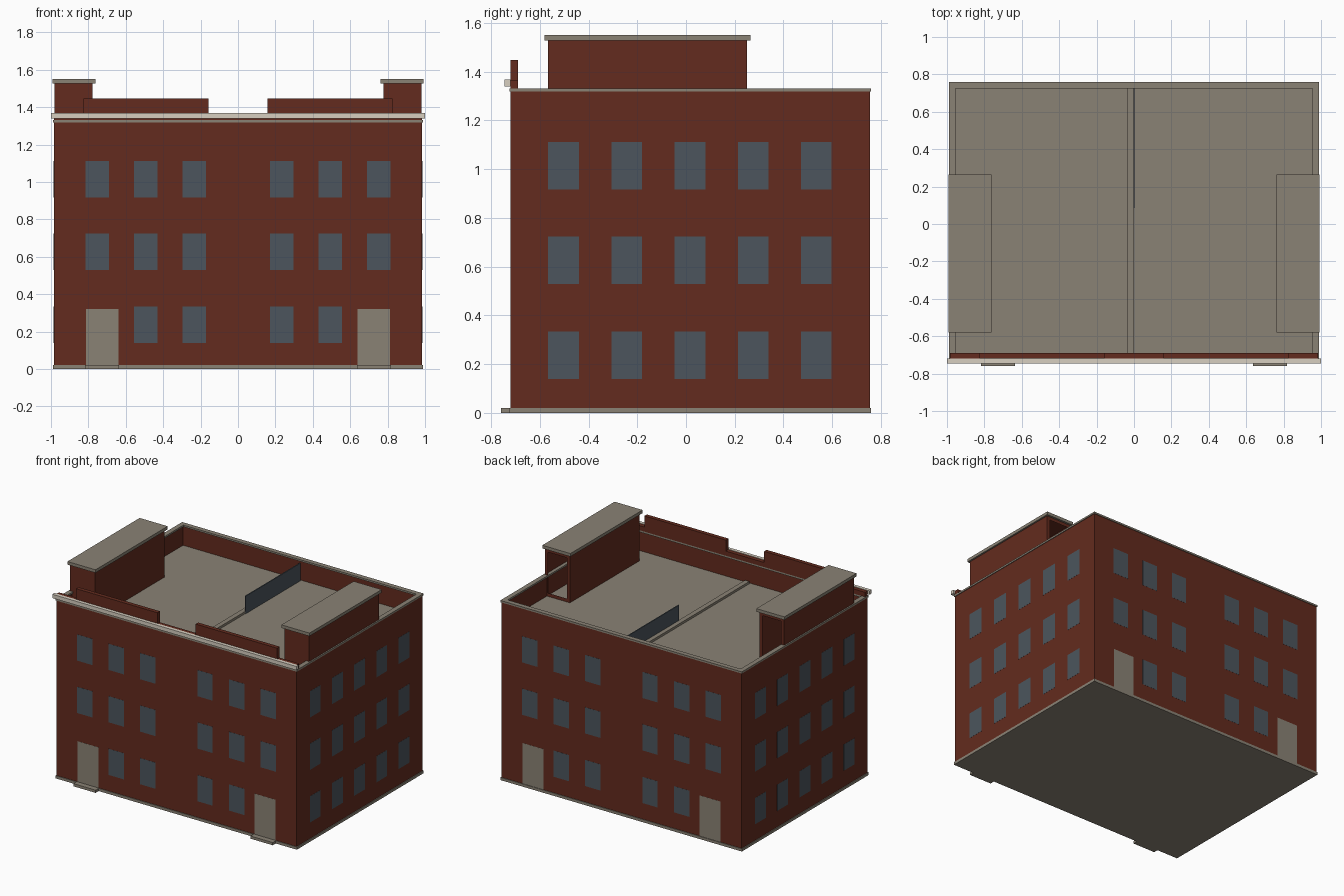
import bpy
import bmesh
from mathutils import Vector

old = bpy.data.objects.get("Cube")
if old:
    bpy.data.objects.remove(old, do_unlink=True)


def material(name, rgb):
    m = bpy.data.materials.new(name)
    m.use_nodes = True
    colour = (*rgb, 1)
    m.diffuse_color = colour
    bsdf = m.node_tree.nodes["Principled BSDF"]
    bsdf.inputs["Base Color"].default_value = colour
    bsdf.inputs["Roughness"].default_value = 0.9
    return m


BRICK = material("red brick", (0.125, 0.024, 0.013))
STONE = material("grey stone", (0.255, 0.225, 0.178))
GLASS = material("slate glass", (0.072, 0.091, 0.11))
CREAM = material("cream trim", (0.68, 0.62, 0.53))


def facing(bm, direction):
    return max(bm.faces, key=lambda f: f.normal.dot(Vector(direction)))


def sink_roof(bm):
    """Inset the top and drop it to the roof deck."""
    top = facing(bm, (0, 0, 1))
    bmesh.ops.inset_region(bm, faces=[top], thickness=0.028)
    bmesh.ops.inset_individual(bm, faces=[top], thickness=0, depth=ROOF - TOP)
    top.material_index = 1


def open_back(bm):
    """Cut a framed opening in the back and leave the base open."""
    back, base = facing(bm, (0, 1, 0)), facing(bm, (0, 0, -1))
    bmesh.ops.inset_region(bm, faces=[back], thickness=0.035)
    bmesh.ops.delete(bm, geom=[back, base], context="FACES")


def box(name, x, y, z, *mats, edit=None):
    bm = bmesh.new()
    bmesh.ops.create_cube(bm, size=1)
    for v in bm.verts:
        v.co = Vector([r[0] if c < 0 else r[1] for c, r in zip(v.co, (x, y, z))])
    bm.normal_update()
    if edit:
        edit(bm)
    mesh = bpy.data.meshes.new(name)
    bm.to_mesh(mesh)
    bm.free()
    for m in mats:
        mesh.materials.append(m)
    bpy.context.collection.objects.link(bpy.data.objects.new(name, mesh))


W, FRONT, BACK = 0.985, -0.72, 0.755   # wall planes
ROOF, TOP, EDGE = 1.175, 1.318, 0.005  # roof deck, wall top, trim overhang
X, Y = (-W, W), (FRONT, BACK)
XE, YE = (-W - EDGE, W + EDGE), (FRONT - EDGE, BACK + EDGE)

# Main block with sunken roof, plinth
box("brick_walls", X, Y, (0.01, TOP), BRICK, STONE, edit=sink_roof)
box("plinth", XE, YE, (0, 0.02), STONE)

# Parapet coping on four sides
cap_z, cap = (TOP, TOP + 0.013), 0.035
box("back_coping", XE, (YE[1] - cap, YE[1]), cap_z, STONE)
box("front_coping", XE, (YE[0], YE[0] + cap), cap_z, STONE)
for name, x in (("right_coping", XE[0]), ("left_coping", XE[1] - cap)):
    box(name, (x, x + cap), (YE[0] + cap, YE[1] - cap), cap_z, STONE)

# Front parapet, raised panels and cornice
box("front_parapet", X, (FRONT, -0.69), (cap_z[1], 1.365), BRICK)
box("front_cornice", (-1, 1), (-0.745, FRONT), (1.34, 1.368), CREAM)
for name, s in (("right", -1), ("left", 1)):
    box(name + "_parapet_panel", sorted((s * 0.157, s * 0.825)), (FRONT, -0.69), (1.365, 1.447), BRICK)

    # Rooftop stair house, open at the back
    box(name + "_stair_house", sorted((s * 0.777, s * 0.98)), (-0.567, 0.25), (ROOF, 1.527),
        BRICK, edit=open_back)
    box(name + "_stair_house_cap", sorted((s * 0.762, s * 0.992)), (-0.58, 0.265), (1.527, 1.55), STONE)

    # Front door step
    box(name + "_door_step", sorted((s * 0.635, s * 0.817)), (-0.76, FRONT), (0, 0.02), STONE)

# Roof curb and divider screen
box("roof_curb", (-0.036, 0), (-0.69, 0.727), (ROOF - 0.01, ROOF + 0.017), STONE)
box("roof_screen", (-0.004, 0.004), (0.085, 0.727), (ROOF, ROOF + 0.13), GLASS)

# Windows and doors as thin plates
PLATE, HALF_H = 0.0008, 0.097
FLOORS = (0.236, 0.626, 1.014)
for side, y in (("front", FRONT), ("back", BACK)):
    yr = (y - PLATE, y + PLATE)
    for s in (-1, 1):
        box(side + "_door", sorted((s * 0.64, s * 0.813)), yr, (0.02, 0.321), STONE)
        for floor, z in enumerate(FLOORS):
            for bay in range(3):
                if floor == 0 and bay == 2:
                    continue
                c = s * (0.234 + bay * 0.259)
                box(side + "_window", (c - 0.063, c + 0.063), yr, (z - HALF_H, z + HALF_H), GLASS)

for side, x in (("right", -W), ("left", W)):
    for z in FLOORS:
        for bay in range(5):
            c = -0.503 + bay * 0.2595
            box(side + "_window", (x - PLATE, x + PLATE), (c - 0.063, c + 0.063),
                (z - HALF_H, z + HALF_H), GLASS)
